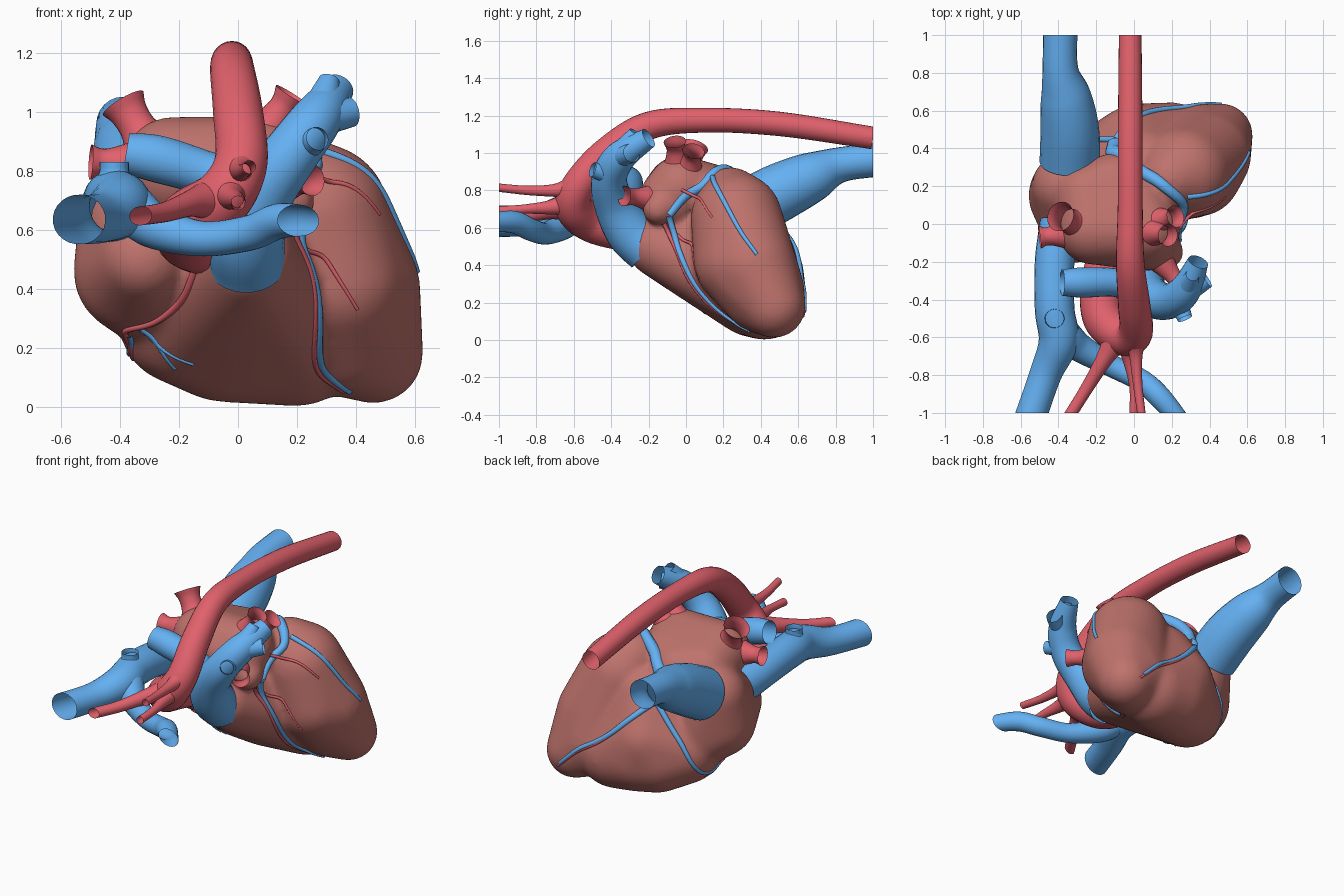
import bpy, bmesh, math
from mathutils import Vector
from mathutils.bvhtree import BVHTree

if "Cube" in bpy.data.objects:
    bpy.data.objects.remove(bpy.data.objects["Cube"])


def material(name, col):
    m = bpy.data.materials.new(name)
    m.diffuse_color = (*col, 1)
    m.use_nodes = True
    m.node_tree.nodes["Principled BSDF"].inputs["Base Color"].default_value = m.diffuse_color
    return m


MUSCLE = material("muscle", (0.52, 0.17, 0.15))
RED = material("artery", (0.75, 0.12, 0.15))
BLUE = material("vein", (0.13, 0.44, 0.90))


def make_object(name, bm, mat):
    me = bpy.data.meshes.new(name)
    bm.to_mesh(me)
    bm.free()
    ob = bpy.data.objects.new(name, me)
    bpy.context.collection.objects.link(ob)
    me.materials.append(mat)
    me.shade_smooth()
    return ob


def add_hull(target, balls):
    # rounded lobe: convex hull of several spheres
    bm = bmesh.new()
    for x, y, z, r in balls:
        for i in range(400):
            h = 1 - (2 * i + 1) / 400
            a = i * 2.399963
            s = math.sqrt(1 - h * h)
            bm.verts.new((x + r * s * math.cos(a), y + r * s * math.sin(a), z + r * h))
    bmesh.ops.convex_hull(bm, input=bm.verts)
    inner = [v for v in bm.verts if not v.link_faces]
    bmesh.ops.delete(bm, geom=inner, context='VERTS')
    me = bpy.data.meshes.new("lobe")
    bm.to_mesh(me)
    bm.free()
    target.from_mesh(me)
    bpy.data.meshes.remove(me)


def spline(pts, steps):
    # Catmull-Rom through points of any dimension
    p = [Vector(q) for q in pts]
    p = [2 * p[0] - p[1]] + p + [2 * p[-1] - p[-2]]
    out = []
    for i in range(1, len(p) - 2):
        a, b, c, d = p[i - 1:i + 3]
        for k in range(steps):
            t = k / steps
            out.append(0.5 * (2 * b + (c - a) * t + (2 * a - 5 * b + 4 * c - d) * t * t
                              + (3 * b - 3 * c + d - a) * t ** 3))
    return out + [p[-2]]


def depth(co):
    # how far a point lies inside the heart muscle
    loc, nor = tree.find_nearest(co)[:2]
    return (loc - co).dot(nor)


def loft(name, pts, mat, sides=24):
    # open-ended tube through (x, y, z, radius) samples, cut flat at y = -1 and 1
    bm = bmesh.new()
    rings = []
    pos = [q.to_3d() for q in pts]
    side = None
    for i, q in enumerate(pts):
        t = (pos[min(i + 1, len(pos) - 1)] - pos[max(i - 1, 0)]).normalized()
        side = t.orthogonal() if side is None else side - t * side.dot(t)
        side.normalize()
        up = t.cross(side)
        rings.append([bm.verts.new(pos[i] + q[3] * (side * math.cos(a) + up * math.sin(a)))
                      for a in (2 * math.pi * k / sides for k in range(sides))])
    for r, s in zip(rings, rings[1:]):
        for k in range(sides):
            n = (k + 1) % sides
            bm.faces.new((r[k], r[n], s[n], s[k]))
    for y in (-1, 1):
        bmesh.ops.bisect_plane(bm, geom=bm.verts[:] + bm.edges[:] + bm.faces[:], plane_co=(0, y, 0),
                               plane_no=(0, y, 0), clear_outer=True)
    hidden = [v for v in bm.verts if depth(v.co) > 0.04]
    bmesh.ops.delete(bm, geom=hidden, context='VERTS')
    return make_object(name, bm, mat)


def tube(name, pts, mat, steps=8):
    return loft(name, spline(pts, steps), mat)


# heart muscle: ventricles and atria blended into one skin
bm = bmesh.new()
add_hull(bm, [(.46, .47, .18, .17), (.36, .41, .26, .225), (.39, .36, .40, .23), (.34, .27, .42, .23),
              (.27, .27, .65, .245), (.2, .24, .76, .165)])
add_hull(bm, [(.2, .42, .225, .225), (.06, .40, .25, .24), (-.05, .36, .25, .235), (.03, -.15, .50, .165),
              (-.19, .27, .29, .215), (0, .42, .36, .21), (.05, .3, .55, .22)])
add_hull(bm, [(-.34, .15, .46, .22), (-.36, .2, .65, .18), (-.32, -.06, .5, .15), (-.26, .22, .37, .19)])
add_hull(bm, [(-.22, -.03, .80, .185), (.07, -.03, .81, .175), (-.25, .15, .76, .17), (.02, .12, .79, .155),
              (-.10, .22, .75, .16), (.08, -.10, .76, .15)])
add_hull(bm, [(.1, -.08, .72, .13), (.18, -.15, .70, .085)])
body = make_object("heart_muscle", bm, MUSCLE)
rem = body.modifiers.new("blend", 'REMESH')
rem.mode = 'VOXEL'
rem.voxel_size = 0.014
rem.use_smooth_shade = True
smo = body.modifiers.new("soften", 'SMOOTH')
smo.factor = 0.5
smo.iterations = 26
dg = bpy.context.evaluated_depsgraph_get()
skin = bpy.data.meshes.new_from_object(body.evaluated_get(dg))
body.modifiers.clear()
body.data = skin
skin.shade_smooth()
tree = BVHTree.FromPolygons([v.co for v in skin.vertices], [p.vertices for p in skin.polygons])

# aorta and its head branches
tube("aorta", [(-.02, 1, 1.08, .06), (-.02, .5, 1.155, .065), (-.02, .1, 1.175, .066),
               (-.02, -.2, 1.145, .075), (0, -.42, 1.0, .085), (.01, -.57, .83, .09),
               (-.05, -.6, .71, .1), (-.16, -.5, .63, .11), (-.17, -.3, .58, .11), (-.1, -.1, .55, .11)], RED)
tube("arch_branch_right", [(-.10, -.62, .7, .07), (-.16, -.72, .69, .045), (-.25, -.87, .66, .034),
                           (-.35, -1.03, .645, .032)], RED)
tube("arch_branch_middle", [(-.03, -.62, .73, .07), (-.02, -.72, .71, .04), (0, -.86, .7, .025),
                            (.0, -1.01, .69, .024)], RED)
tube("arch_branch_left", [(.01, -.6, .82, .06), (.01, -.7, .8, .035), (.02, -.85, .8, .025),
                          (.04, -1.01, .815, .022)], RED)

# great veins
tube("upper_great_vein", [(-.38, .0, .64, .12), (-.42, -.2, .68, .105), (-.42, -.45, .7, .105),
                          (-.40, -.62, .68, .105), (-.47, -.8, .64, .085), (-.56, -1.06, .635, .085)], BLUE)
tube("upper_vein_branch", [(-.36, -.59, .67, .085), (-.28, -.66, .61, .075), (-.12, -.75, .57, .06),
                           (.04, -.83, .59, .06), (.14, -.92, .63, .06), (.25, -1.05, .63, .05)], BLUE)
tube("upper_vein_stub", [(-.42, -.5, .77, .06), (-.42, -.5, .80, .05), (-.42, -.5, .83, .05)], BLUE)
tube("lower_great_vein", [(-.39, 1.03, .965, .09), (-.39, .82, .935, .095), (-.36, .67, .87, .135),
                          (-.34, .5, .79, .155), (-.34, .33, .70, .16)], BLUE)

# lung arteries
tube("lung_artery_trunk", [(.03, -.20, .48, .13), (.03, -.30, .58, .13), (.08, -.38, .72, .11),
                           (.18, -.41, .86, .095), (.27, -.35, .98, .085), (.34, -.2, 1.08, .055)], BLUE)
tube("lung_artery_right", [(.02, -.35, .75, .08), (-.1, -.31, .79, .075), (-.27, -.31, .84, .08),
                           (-.38, -.31, .86, .07)], BLUE)
for i, (a, b) in enumerate([((.24, -.43, .89, .05), (.27, -.5, .91, .04)),
                            ((.29, -.35, .98, .06), (.385, -.29, 1.0, .05)),
                            ((.28, -.34, 1.0, .07), (.31, -.27, 1.11, .035))]):
    tube("lung_artery_stub_%d" % i, [a, b], BLUE, 4)

# lung veins: short flared stubs on the left atrium
for i, (a, b, w) in enumerate([((-.30, 0, .88), (-.39, .04, 1.03), .08), ((-.33, -.05, .82), (-.5, -.07, .83), .06),
                               ((.08, -.04, .9), (.18, -.06, 1.06), .06), ((.10, .01, .88), (.22, .04, 1.01), .06),
                               ((.10, -.14, .75), (.25, -.33, .77), .055)]):
    a, b = Vector(a), Vector(b)
    rows = [(*a.lerp(b, t), r) for t, r in ((0, .095), (.4, .065), (.75, w * .8), (1, w))]
    tube("lung_vein_%d" % i, rows, RED, 4)


def surface_vessel(name, pts, mat, r0, r1):
    # thin vessel pulled onto the muscle surface
    path = [tree.find_nearest(q)[0] for q in spline(pts, 8)]
    for _ in range(3):
        path[1:-1] = [(path[i - 1] + path[i] * 2 + path[i + 1]) / 4 for i in range(1, len(path) - 1)]
    n = len(path) - 1
    loft(name, [Vector((*q, r0 + (r1 - r0) * i / n)) for i, q in enumerate(path)], mat, 10)


# heart surface vessels
surface_vessel("front_vein", [(.25, -.08, .66), (.26, -.05, .5), (.27, .05, .3), (.29, .2, .12),
                              (.38, .33, .03)], BLUE, .018, .01)
surface_vessel("collar_vein", [(.25, -.08, .66), (.27, .08, .86), (.13, .22, .92), (-.06, .36, .8),
                               (-.15, .46, .7)], BLUE, .02, .045)
surface_vessel("side_vein", [(.29, .12, .9), (.45, .2, .75), (.57, .28, .6), (.62, .38, .46)], BLUE, .015, .01)
surface_vessel("rear_vein", [(-.13, .48, .66), (.1, .62, .45), (.3, .65, .3), (.46, .64, .15)], BLUE, .02, .01)
surface_vessel("right_vein", [(-.13, .48, .66), (-.24, .42, .4), (-.3, .3, .22), (-.37, .1, .24)], BLUE, .018, .01)
for i, end in enumerate([(-.15, .12, .17), (-.21, .15, .15)]):
    surface_vessel("right_vein_twig_%d" % i, [(-.33, .05, .27), (-.27, .08, .21), end], BLUE, .009, .006)
surface_vessel("right_coronary", [(-.12, -.2, .5), (-.17, -.1, .38), (-.28, 0, .29), (-.4, .08, .22),
                                  (-.3, .3, .2), (-.22, .42, .42)], RED, .014, .009)
surface_vessel("left_coronary", [(.21, -.12, .62), (.23, -.06, .5), (.25, .04, .3), (.27, .19, .12),
                                 (.36, .33, .03)], RED, .012, .008)
surface_vessel("left_coronary_branch", [(.24, -.06, .58), (.3, .02, .5), (.39, .12, .35)], RED, .009, .006)
surface_vessel("left_upper_branch", [(.28, -.02, .8), (.38, .08, .75), (.47, .15, .65)], RED, .009, .006)
surface_vessel("rear_coronary", [(-.1, .47, .62), (.12, .62, .42), (.32, .65, .27), (.48, .64, .12)], RED, .012, .007)
